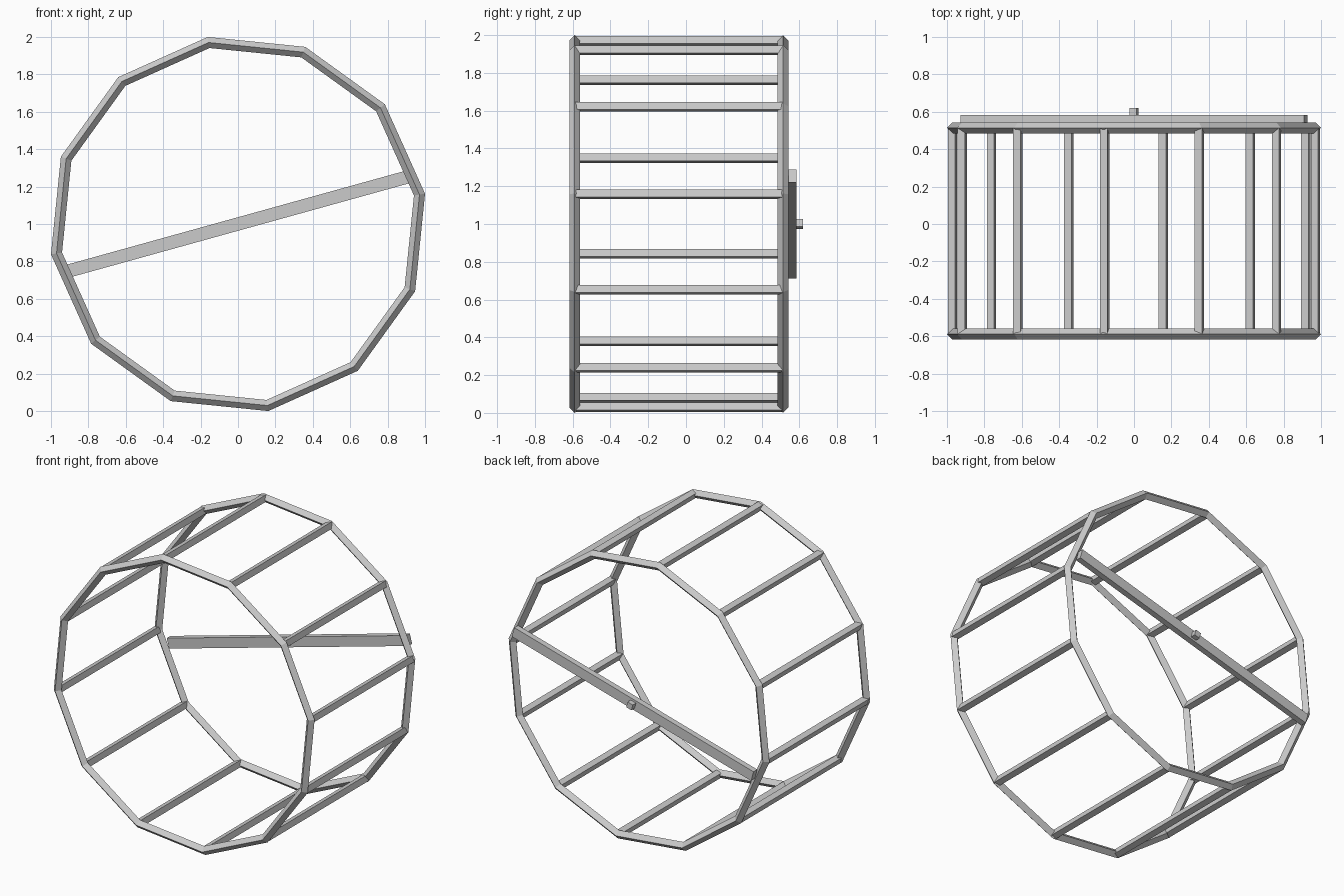
import bpy, bmesh
from math import sin, cos, radians, pi

if "Cube" in bpy.data.objects:
    bpy.data.objects.remove(bpy.data.objects["Cube"])

N = 12                      # sides of the wheel
R = 0.983                   # radius to the tube centre
TILT = radians(15.5)        # roll of the whole frame
START = radians(9.2)        # angle of the first corner
Y_FRONT, Y_BACK = -0.589, 0.514


def finish(name, bm):
    bmesh.ops.recalc_face_normals(bm, faces=bm.faces)
    me = bpy.data.meshes.new(name)
    bm.to_mesh(me)
    bm.free()
    ob = bpy.data.objects.new(name, me)
    bpy.context.collection.objects.link(ob)
    return ob


def ring(name, y, h=0.029):
    # diamond section swept round the corners with mitred joints
    bm = bmesh.new()
    d = h / cos(pi / N)
    loops = []
    for i in range(N):
        a = START + 2 * pi * i / N
        loops.append([bm.verts.new((r * cos(a), yy, 1 + r * sin(a)))
                      for r, yy in ((R + d, y), (R, y + h), (R - d, y), (R, y - h))])
    for i in range(N):
        p, q = loops[i], loops[(i + 1) % N]
        for j in range(4):
            k = (j + 1) % 4
            bm.faces.new((p[j], p[k], q[k], q[j]))
    return finish(name, bm)


def box(name, x, z, y0, y1, sx, sz):
    # box running along y, rolled by the frame tilt
    bm = bmesh.new()
    bmesh.ops.create_cube(bm, size=1)
    bmesh.ops.scale(bm, vec=(sx, y1 - y0, sz), verts=bm.verts)
    ob = finish(name, bm)
    ob.location = (x, (y0 + y1) / 2, z)
    ob.rotation_euler = (0, -TILT, 0)
    return ob


# two polygon rims
ring("front_rim", Y_FRONT)
ring("back_rim", Y_BACK)

# cross spars joining the rims at each corner
for i in range(N):
    a = START + 2 * pi * i / N
    box(f"spar_{i + 1}", R * cos(a), 1 + R * sin(a), Y_FRONT, Y_BACK, 0.041, 0.041)

# flat bar across the back and its axle stub
box("back_bar", 0, 1, 0.543, 0.584, 1.904, 0.07)
box("axle", 0, 1, 0.535, 0.619, 0.041, 0.041)
